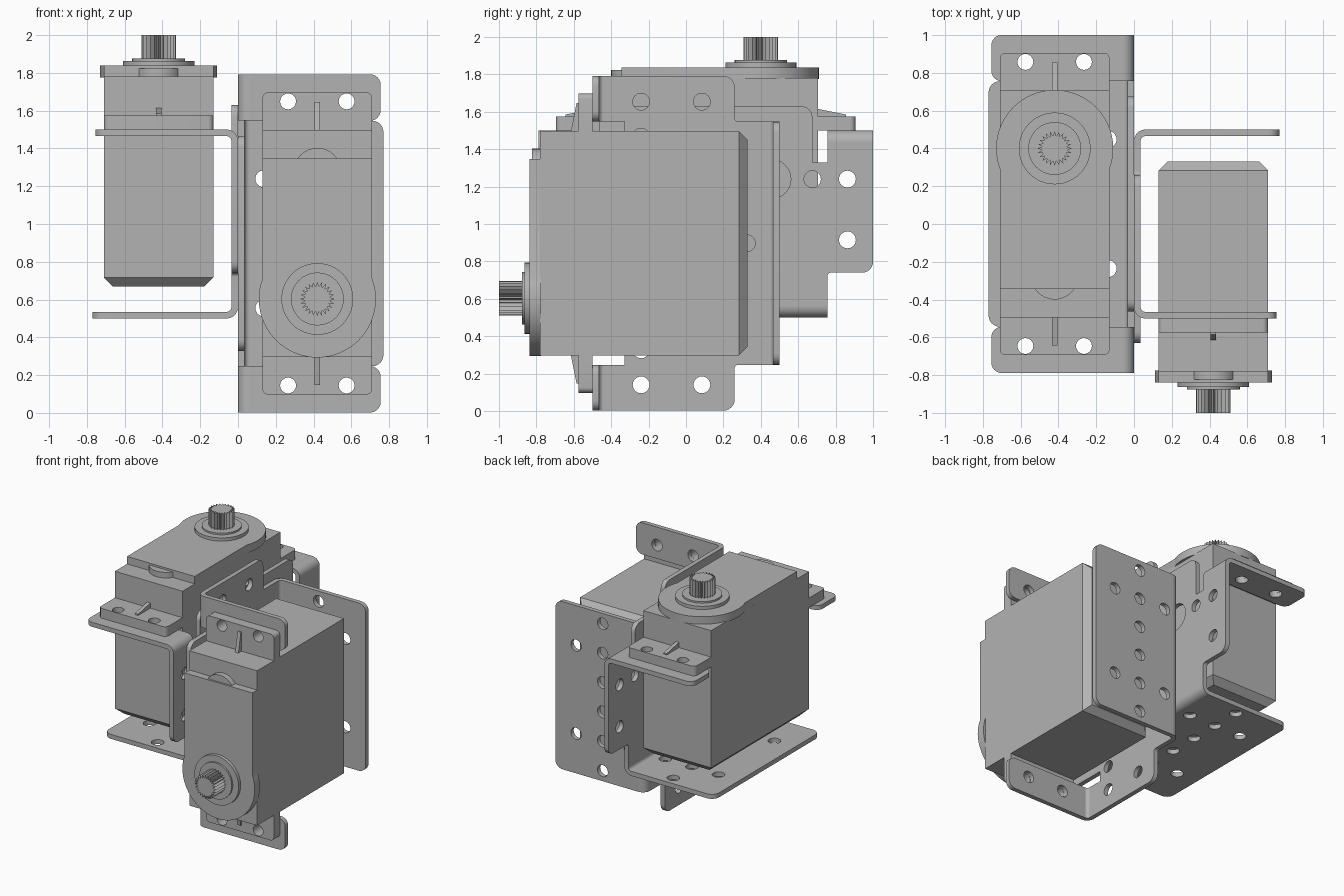
import bpy, bmesh, math
from mathutils import Matrix, Vector

if "Cube" in bpy.data.objects:
    bpy.data.objects.remove(bpy.data.objects["Cube"])

# One flat colour
GREY = (0.45, 0.45, 0.45, 1)
mat = bpy.data.materials.new("plain_grey")
mat.use_nodes = True
mat.diffuse_color = GREY
mat.node_tree.nodes["Principled BSDF"].inputs["Base Color"].default_value = GREY

CX, CY = -0.42, 0.106       # centre line of the upright motor
SHAFT = (CX, 0.40)
T, R = 0.035, 0.06          # sheet thickness and outer bend radius
HOLE = 0.045
Z_PLANE = Matrix.Identity(4)
X_PLANE = Matrix(((0, 0, 1, 0), (1, 0, 0, 0), (0, 1, 0, 0), (0, 0, 0, 1)))  # (u, v) = (y, z)
Y_PLANE = Matrix(((0, 1, 0, 0), (0, 0, 1, 0), (1, 0, 0, 0), (0, 0, 0, 1)))  # (u, v) = (z, x)
parts = []


def add_part(name, mesh):
    mesh.materials.clear()
    mesh.materials.append(mat)
    obj = bpy.data.objects.new("upright_" + name, mesh)
    bpy.context.collection.objects.link(obj)
    parts.append(obj)


def arc(c, r, a0, a1, n):
    angles = [math.radians(a0 + (a1 - a0) * i / n) for i in range(n + 1)]
    return [(c[0] + r * math.cos(a), c[1] + r * math.sin(a)) for a in angles]


def circle(c, r, n=32):
    return arc(c, r, 0, 360, n)[:-1]


def rounded(corners, n=6):
    """Outline from (u, v, radius) right-angled corners."""
    pts = []
    for i, (u, v, r) in enumerate(corners):
        c = Vector((u, v))
        if not r:
            pts.append((u, v))
            continue
        d1 = (Vector(corners[i - 1][:2]) - c).normalized()
        d2 = (Vector(corners[(i + 1) % len(corners)][:2]) - c).normalized()
        for k in range(n + 1):
            t = math.pi / 2 * k / n
            p = c + r * (d1 + d2) - r * (d2 * math.cos(t) + d1 * math.sin(t))
            pts.append(tuple(p))
    return pts


def prism(name, outline, lo, hi, plane=Z_PLANE, holes=()):
    """Fill an outline, leave out the holes, and extrude from lo to hi."""
    curve = bpy.data.curves.new(name, "CURVE")
    curve.dimensions = "2D"
    curve.fill_mode = "BOTH"
    curve.extrude = (hi - lo) / 2
    for loop in (outline, *holes):
        spline = curve.splines.new("POLY")
        spline.points.add(len(loop) - 1)
        for point, (u, v) in zip(spline.points, loop):
            point.co = (u, v, 0, 1)
        spline.use_cyclic_u = True
    temp = bpy.data.objects.new(name, curve)
    bpy.context.collection.objects.link(temp)
    graph = bpy.context.evaluated_depsgraph_get()
    mesh = bpy.data.meshes.new_from_object(temp.evaluated_get(graph))
    bpy.data.objects.remove(temp)
    bm = bmesh.new()
    bm.from_mesh(mesh)
    bmesh.ops.remove_doubles(bm, verts=bm.verts, dist=0.0001)
    bmesh.ops.recalc_face_normals(bm, faces=bm.faces)
    bm.transform(plane @ Matrix.Translation((0, 0, (lo + hi) / 2)))
    bm.to_mesh(mesh)
    bm.free()
    add_part(name, mesh)


# Motor case, chamfered around its floor
bm = bmesh.new()
bmesh.ops.create_cube(bm, size=1)
bm.transform(Matrix.Translation((CX, CY, 1.225)) @ Matrix.Diagonal((0.58, 1.2, 1.11, 1)))
floor_edges = [e for e in bm.edges if all(v.co.z < 1 for v in e.verts)]
bmesh.ops.bevel(bm, geom=floor_edges, offset=0.047, segments=1, affect="EDGES")
case = bpy.data.meshes.new("motor_case")
bm.to_mesh(case)
bm.free()
add_part("motor_case", case)

# Lid with a round end, and the small half-round wire boss
lid = arc(SHAFT, 0.31, -20.7, 200.7, 40) + [(CX - 0.29, -0.345), (CX + 0.29, -0.345)]
prism("motor_lid", lid, 1.775, 1.838)
prism("wire_boss", circle((CX, -0.275), 0.125), 1.76, 1.823)

# Output collar and toothed shaft
prism("collar", circle(SHAFT, 0.19, 48), 1.83, 1.863)
prism("collar_step", circle(SHAFT, 0.14, 40), 1.86, 1.876)
TEETH = 24
star = []
for i in range(TEETH * 2):
    a = math.pi * i / TEETH
    r = 0.066 if i % 2 else 0.092
    star.append((SHAFT[0] + r * math.cos(a), SHAFT[1] + r * math.sin(a)))
prism("toothed_shaft", star, 1.87, 2.0)

# Parts found at both ends of the motor
for s, end in ((1, "back"), (-1, "front")):
    def y(offset):
        return CY + s * offset

    pair = (CX - 0.155, CX + 0.155)
    ear = [(CX - 0.29, y(0.6), 0), (CX + 0.29, y(0.6), 0),
           (CX + 0.29, y(0.8), 0.03), (CX - 0.29, y(0.8), 0.03)]
    prism(end + "_ear", rounded(ear), 1.5, 1.575,
          holes=[circle((x, y(0.752)), 0.042, 24) for x in pair])
    rib = [(1.57, CX), (1.57, CX)]
    prism(end + "_ear_rib", [(y(0.59), 1.57), (y(0.75), 1.57), (y(0.75), 1.585), (y(0.59), 1.617)],
          CX - 0.014, CX + 0.014, X_PLANE)

    # Bracket flange under the ear, with its bend
    flange = [(-R, y(0.65), 0), (-R, y(0.895), 0),
              (-0.755, y(0.895), 0.055), (-0.755, y(0.65), 0.055)]
    prism(end + "_flange", rounded(flange), 1.5 - T, 1.5,
          holes=[circle((x, y(0.755)), HOLE, 24) for x in pair])
    bend = arc((1.5 - R, -R), R, 0, 90, 8) + arc((1.5 - R, -R), R - T, 90, 0, 8)
    prism(end + "_flange_bend", bend, *sorted((y(0.65), y(0.895))), Y_PLANE)

# Bracket side wall with raised middle tab and slots
half = [(0.65, 0.5 + R, 0), (0.65, 0.74, 0.02), (0.895, 0.74, 0.06), (0.895, 1.5 - R, 0),
        (0.65, 1.5 - R, 0), (0.65, 1.33, 0), (0.57, 1.33, 0), (0.57, 1.63, 0.06)]
wall = half + [(-u, v, r) for u, v, r in reversed(half)]
wall = [(CY + u, v, r) for u, v, r in wall]
wall_holes = [circle((CY, 0.675), HOLE, 24)]
for s in (-1, 1):
    for u, v, r in ((0.757, 1.24, HOLE), (0.757, 0.915, HOLE), (0.57, 1.24, HOLE), (0.35, 1.24, 0.105)):
        wall_holes.append(circle((CY + s * u, v), r, 24))
prism("bracket_wall", rounded(wall), -T, 0, X_PLANE, wall_holes)

# Bracket base plate with its bend and hole grid
bend = arc((0.5 + R, -R), R, 90, 180, 8) + arc((0.5 + R, -R), R - T, 180, 90, 8)
prism("base_bend", bend, CY - 0.65, CY + 0.65, Y_PLANE)
base = [(-R, CY - 0.65, 0), (-R, CY + 0.65, 0),
        (-0.77, CY + 0.65, 0.06), (-0.77, CY - 0.65, 0.06)]
PITCH = 0.228
base_holes = [circle((-0.365, CY + (i - 2.5) * PITCH), HOLE, 24) for i in range(6)]
base_holes += [circle((-0.365 + sx * PITCH, CY + sy * 1.5 * PITCH), HOLE, 24)
               for sx in (-1, 1) for sy in (-1, 1)]
prism("base_plate", rounded(base), 0.5, 0.5 + T, holes=base_holes)

# Smooth the round walls, keep edges sharp
bpy.ops.object.select_all(action="DESELECT")
for obj in parts:
    obj.select_set(True)
bpy.context.view_layer.objects.active = parts[0]
bpy.ops.object.shade_smooth_by_angle(angle=math.radians(30))

# Second motor and bracket: the same unit turned half around a diagonal axis
turn = Matrix(((-1, 0, 0, 0), (0, 0, -1, 1), (0, -1, 0, 1.003), (0, 0, 0, 1)))
for obj in parts:
    copy = obj.copy()
    copy.name = obj.name.replace("upright", "forward")
    copy.matrix_world = turn
    bpy.context.collection.objects.link(copy)
